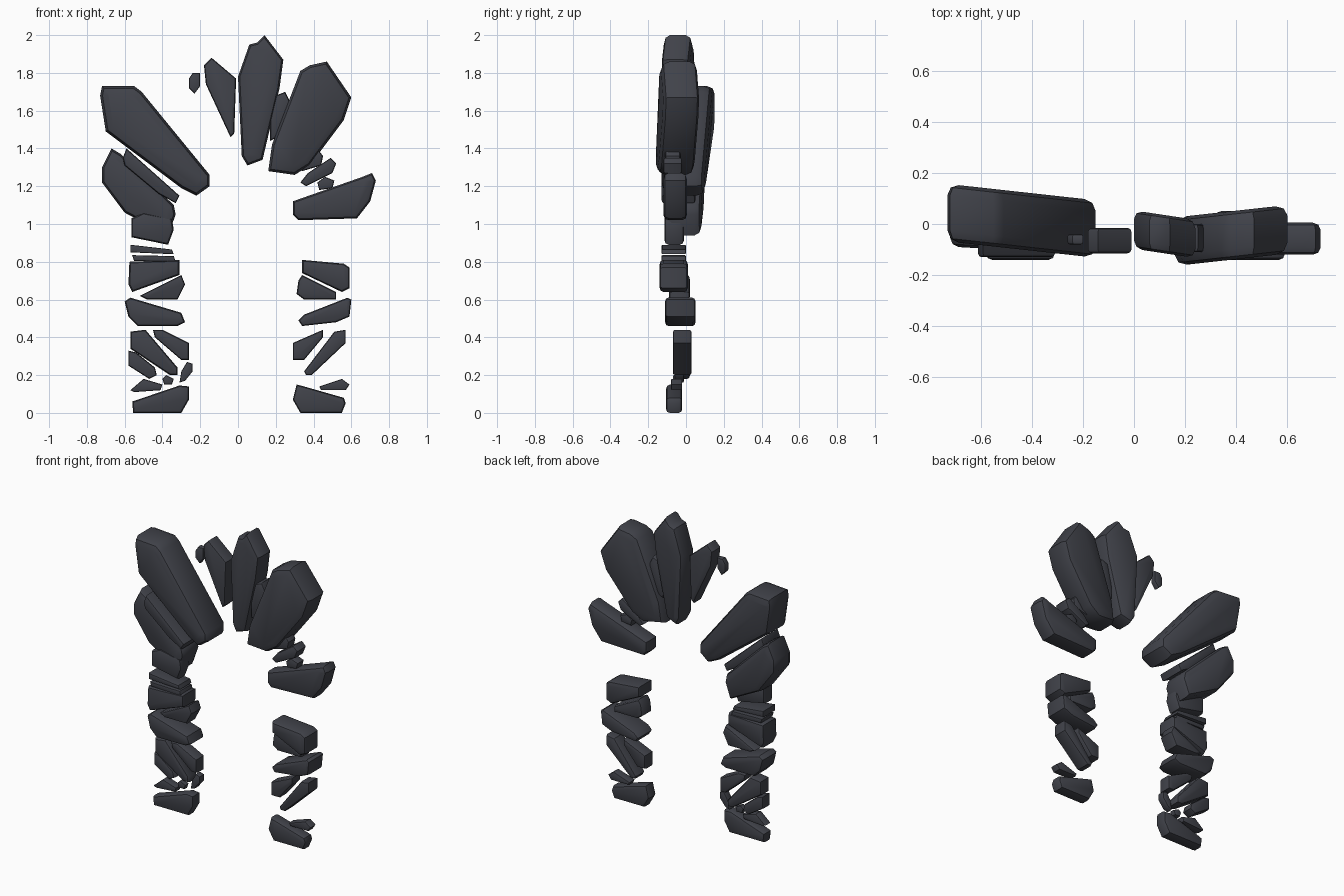
import bpy, bmesh, math

mat = bpy.data.materials.new("dark_stone")
mat.diffuse_color = (0.052, 0.055, 0.068, 1)


def stone(name, y0, y1, pts, slope=0.0):
    """Chunky stone: front outline pts (x, z) extruded y0..y1, chamfered; slope skews y along x."""
    n = len(pts)
    area = abs(sum(pts[i][0] * pts[(i + 1) % n][1] - pts[(i + 1) % n][0] * pts[i][1]
                   for i in range(n))) / 2
    length = max(math.dist(p, q) for p in pts for q in pts)
    cx = (min(p[0] for p in pts) + max(p[0] for p in pts)) / 2
    bm = bmesh.new()
    rings = [[bm.verts.new((x, y + slope * (x - cx), z)) for x, z in pts] for y in (y0, y1)]
    bm.faces.new(rings[0])
    bm.faces.new(rings[1][::-1])
    for i in range(n):
        j = (i + 1) % n
        bm.faces.new((rings[0][i], rings[1][i], rings[1][j], rings[0][j]))
    bmesh.ops.recalc_face_normals(bm, faces=bm.faces[:])
    # chamfer the front and back rims
    rims = [e for e in bm.edges if abs(e.verts[0].co.y - e.verts[1].co.y) < 0.6 * (y1 - y0)
            and not any(e.verts[0] in r and e.verts[1] not in r for r in rings)]
    bmesh.ops.bevel(bm, geom=rims, offset=0.22 * min(y1 - y0, area / length),
                    segments=2, profile=0.5, affect='EDGES', clamp_overlap=True)
    bmesh.ops.recalc_face_normals(bm, faces=bm.faces[:])
    me = bpy.data.meshes.new(name)
    bm.to_mesh(me)
    bm.free()
    me.materials.append(mat)
    ob = bpy.data.objects.new(name, me)
    bpy.context.collection.objects.link(ob)
    bpy.ops.object.select_all(action='DESELECT')
    ob.select_set(True)
    bpy.context.view_layer.objects.active = ob
    bpy.ops.object.shade_smooth_by_angle(angle=math.radians(38))


# left pillar, from the ground up
stone("left_base_stone", -.105, -.02, [(-.56, .06), (-.555, 0), (-.30, 0), (-.26, .07), (-.26, .14), (-.31, .145)])
stone("left_wedge", -.08, -.02, [(-.57, .12), (-.50, .18), (-.40, .15), (-.41, .12), (-.55, .11)])
stone("left_pebble", -.07, -.03, [(-.40, .18), (-.38, .20), (-.34, .18), (-.35, .15), (-.39, .15)])
stone("left_chip", -.06, -.01, [(-.31, .16), (-.30, .22), (-.27, .27), (-.24, .26), (-.24, .22), (-.28, .17)])
stone("left_slanted_low", -.06, .02, [(-.58, .33), (-.54, .32), (-.44, .24), (-.43, .20), (-.47, .18), (-.58, .25)])
stone("left_slanted_mid", -.07, .03, [(-.57, .43), (-.49, .44), (-.32, .24), (-.32, .20), (-.36, .20), (-.57, .34)])
stone("left_slanted_high", -.07, .02, [(-.45, .44), (-.40, .44), (-.26, .37), (-.26, .28), (-.30, .28), (-.44, .40)])
stone("left_flat_stone", -.11, .05, [(-.60, .59), (-.57, .61), (-.30, .53), (-.28, .48), (-.32, .46), (-.53, .46), (-.58, .51)])
stone("left_upper_wedge", -.09, .02, [(-.52, .62), (-.30, .73), (-.28, .68), (-.32, .60), (-.48, .60)])
stone("left_block", -.14, .01, [(-.575, .80), (-.31, .81), (-.31, .73), (-.56, .64), (-.58, .68)])
stone("left_thin_slab_low", -.13, 0, [(-.56, .835), (-.34, .83), (-.33, .80), (-.55, .805)])
stone("left_thin_slab_high", -.13, 0, [(-.57, .89), (-.35, .865), (-.34, .84), (-.57, .85)])
stone("left_cap", -.115, -.01, [(-.565, 1.03), (-.565, .93), (-.37, .89), (-.34, .97), (-.35, 1.03), (-.50, 1.06)])

# left shoulder of the arch
stone("left_springer", -.10, .09, [(-.72, 1.30), (-.67, 1.40), (-.62, 1.37), (-.34, 1.10), (-.33, 1.05),
                                   (-.37, .94), (-.60, 1.06), (-.72, 1.22)], -.06)
stone("left_filler", -.13, .05, [(-.61, 1.35), (-.59, 1.40), (-.31, 1.15), (-.33, 1.11), (-.42, 1.16), (-.60, 1.31)])
stone("left_long_voussoir", -.10, .125, [(-.73, 1.68), (-.72, 1.73), (-.55, 1.73), (-.51, 1.70), (-.15, 1.26),
                                         (-.15, 1.20), (-.22, 1.15), (-.30, 1.19), (-.70, 1.49)], -.11)

# crown of the arch
stone("crown_pebble", -.08, -.04, [(-.26, 1.77), (-.24, 1.80), (-.20, 1.80), (-.20, 1.73), (-.23, 1.69), (-.26, 1.72)])
stone("crown_left", -.115, -.015, [(-.18, 1.84), (-.14, 1.88), (-.01, 1.77), (-.02, 1.48), (-.04, 1.46), (-.17, 1.74)])
stone("keystone", -.115, .035, [(0, 1.78), (.06, 1.95), (.10, 1.96), (.14, 2.0), (.24, 1.87), (.22, 1.72),
                                (.13, 1.34), (.05, 1.31), (.02, 1.36)], -.15)
stone("crown_filler", -.11, 0, [(.17, 1.55), (.20, 1.68), (.25, 1.70), (.28, 1.64), (.25, 1.48), (.17, 1.44)])
stone("crown_right", -.14, .05, [(.16, 1.28), (.18, 1.42), (.33, 1.81), (.38, 1.84), (.47, 1.86), (.60, 1.67),
                                 (.56, 1.55), (.38, 1.31), (.30, 1.26)], .11)

# right shoulder of the arch
stone("right_chip_high", -.11, -.03, [(.32, 1.31), (.42, 1.40), (.45, 1.36), (.44, 1.31), (.34, 1.28)])
stone("right_chip_mid", -.12, -.02, [(.33, 1.22), (.37, 1.27), (.49, 1.35), (.52, 1.32), (.50, 1.27), (.36, 1.20)])
stone("right_chip_low", -.10, -.03, [(.42, 1.22), (.46, 1.25), (.51, 1.23), (.50, 1.19), (.43, 1.18)])
stone("right_springer", -.12, .005, [(.29, 1.12), (.66, 1.25), (.71, 1.27), (.73, 1.23), (.70, 1.12),
                                     (.63, 1.03), (.32, 1.02), (.29, 1.05)])

# right pillar, from the top down
stone("right_block", -.14, .01, [(.34, .81), (.56, .79), (.59, .77), (.59, .66), (.55, .64), (.34, .74)])
stone("right_upper_wedge", -.09, .02, [(.32, .70), (.34, .73), (.52, .64), (.52, .60), (.35, .60), (.31, .63)])
stone("right_flat_stone", -.11, .05, [(.32, .49), (.35, .52), (.58, .61), (.60, .60), (.59, .51), (.52, .48), (.34, .46)])
stone("right_slanted_high", -.07, .02, [(.29, .37), (.45, .44), (.45, .40), (.35, .28), (.29, .28)])
stone("right_slanted_mid", -.07, .03, [(.35, .22), (.51, .43), (.57, .44), (.57, .37), (.39, .20), (.36, .20)])
stone("right_wedge", -.08, -.02, [(.43, .14), (.55, .18), (.59, .15), (.57, .12), (.44, .12)])
stone("right_base_stone", -.105, -.02, [(.29, .07), (.31, .15), (.35, .14), (.56, .08), (.57, .05), (.55, 0), (.33, 0)])
